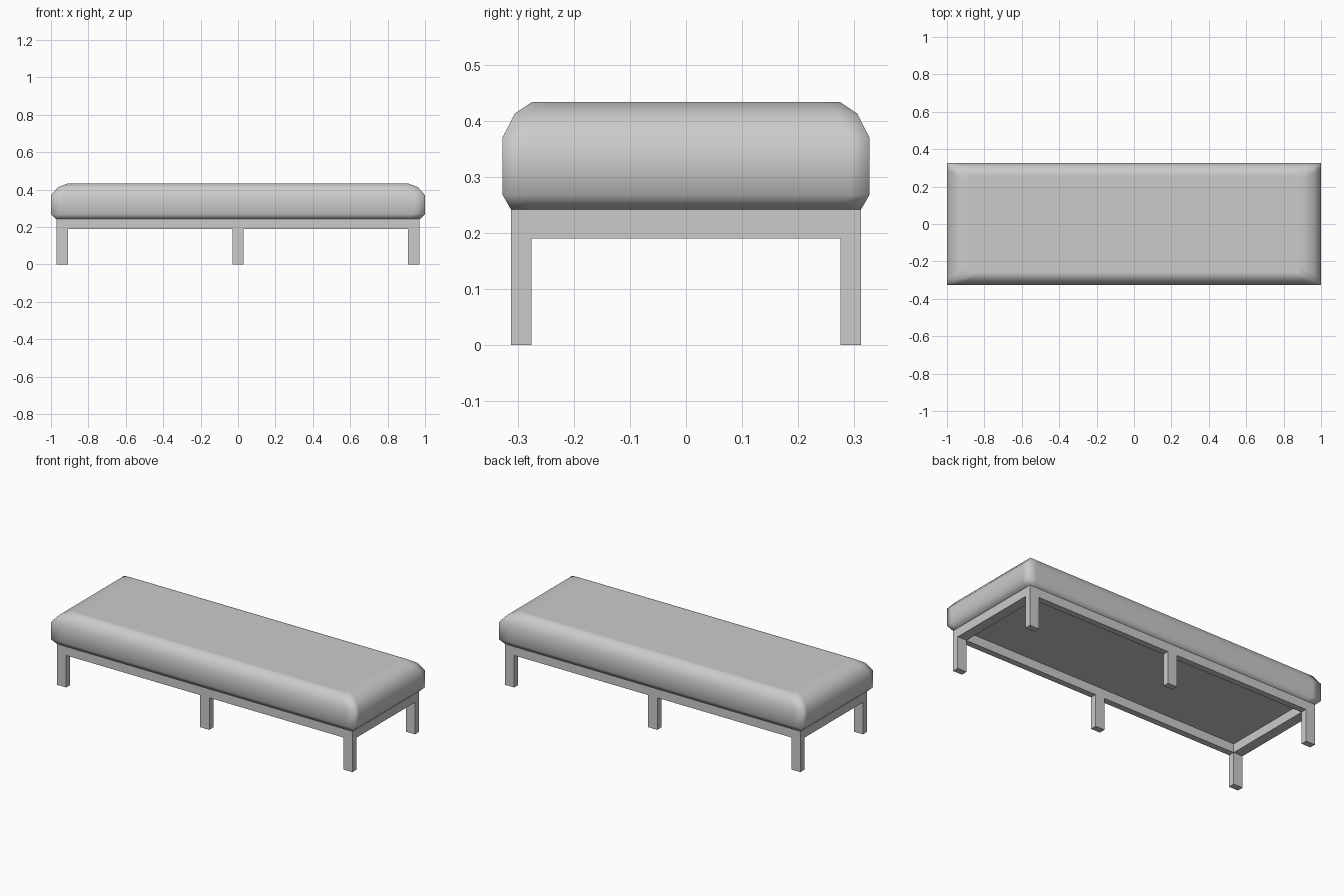
import bpy, bmesh

if "Cube" in bpy.data.objects:
    bpy.data.objects.remove(bpy.data.objects["Cube"])


def finish(name, bm, smooth=False):
    bmesh.ops.recalc_face_normals(bm, faces=bm.faces)
    mesh = bpy.data.meshes.new(name)
    bm.to_mesh(mesh)
    bm.free()
    for p in mesh.polygons:
        p.use_smooth = smooth
    obj = bpy.data.objects.new(name, mesh)
    bpy.context.collection.objects.link(obj)
    return obj


def ring(bm, x, y, z, dx=0.0, dy=0.0):
    """Rectangular loop; dx/dy add support points beside each corner."""
    if dx:
        pts = [(-x, -y), (-x + dx, -y), (x - dx, -y),
               (x, -y), (x, -y + dy), (x, y - dy),
               (x, y), (x - dx, y), (-x + dx, y),
               (-x, y), (-x, y - dy), (-x, -y + dy)]
    else:
        pts = [(-x, -y), (x, -y), (x, y), (-x, y)]
    return [bm.verts.new((px, py, z)) for px, py in pts]


def bridge(bm, a, b):
    n = len(a)
    for i in range(n):
        j = (i + 1) % n
        bm.faces.new((a[i], a[j], b[j], b[i]))


# Cushion: stacked rectangular loops with softened top and bottom edges
bm = bmesh.new()
profile = [(0.955, 0.303, 0.242), (0.972, 0.312, 0.242), (1.0, 0.327, 0.268),
           (1.0, 0.327, 0.37), (0.962, 0.305, 0.413), (0.91, 0.275, 0.433),
           (0.88, 0.258, 0.433)]
loops = [ring(bm, x, y, z, 0.06, 0.035) for x, y, z in profile]
for a, b in zip(loops, loops[1:]):
    bridge(bm, a, b)
bm.faces.new(loops[0])
bm.faces.new(loops[-1])
finish("cushion", bm, smooth=True)

# Frame: rectangular rail running around under the cushion
X_OUT, Y_OUT, X_IN, Y_IN = 0.97, 0.312, 0.91, 0.275
RAIL_BOTTOM, RAIL_TOP = 0.19, 0.242
bm = bmesh.new()
section = [(X_OUT, Y_OUT, RAIL_BOTTOM), (X_OUT, Y_OUT, RAIL_TOP),
           (X_IN, Y_IN, RAIL_TOP), (X_IN, Y_IN, RAIL_BOTTOM)]
loops = [ring(bm, *s) for s in section]
for i in range(4):
    bridge(bm, loops[i], loops[(i + 1) % 4])
finish("frame", bm)

# Legs: three along the front, three along the back
for side, sy in (("front", -1), ("back", 1)):
    for place, cx in (("left", -1), ("middle", 0), ("right", 1)):
        bm = bmesh.new()
        bmesh.ops.create_cube(bm, size=1)
        bmesh.ops.scale(bm, verts=bm.verts,
                        vec=(X_OUT - X_IN, Y_OUT - Y_IN, RAIL_BOTTOM))
        bmesh.ops.translate(bm, verts=bm.verts,
                            vec=(cx * (X_OUT + X_IN) / 2,
                                 sy * (Y_OUT + Y_IN) / 2, RAIL_BOTTOM / 2))
        finish(f"{side}_{place}_leg", bm)
